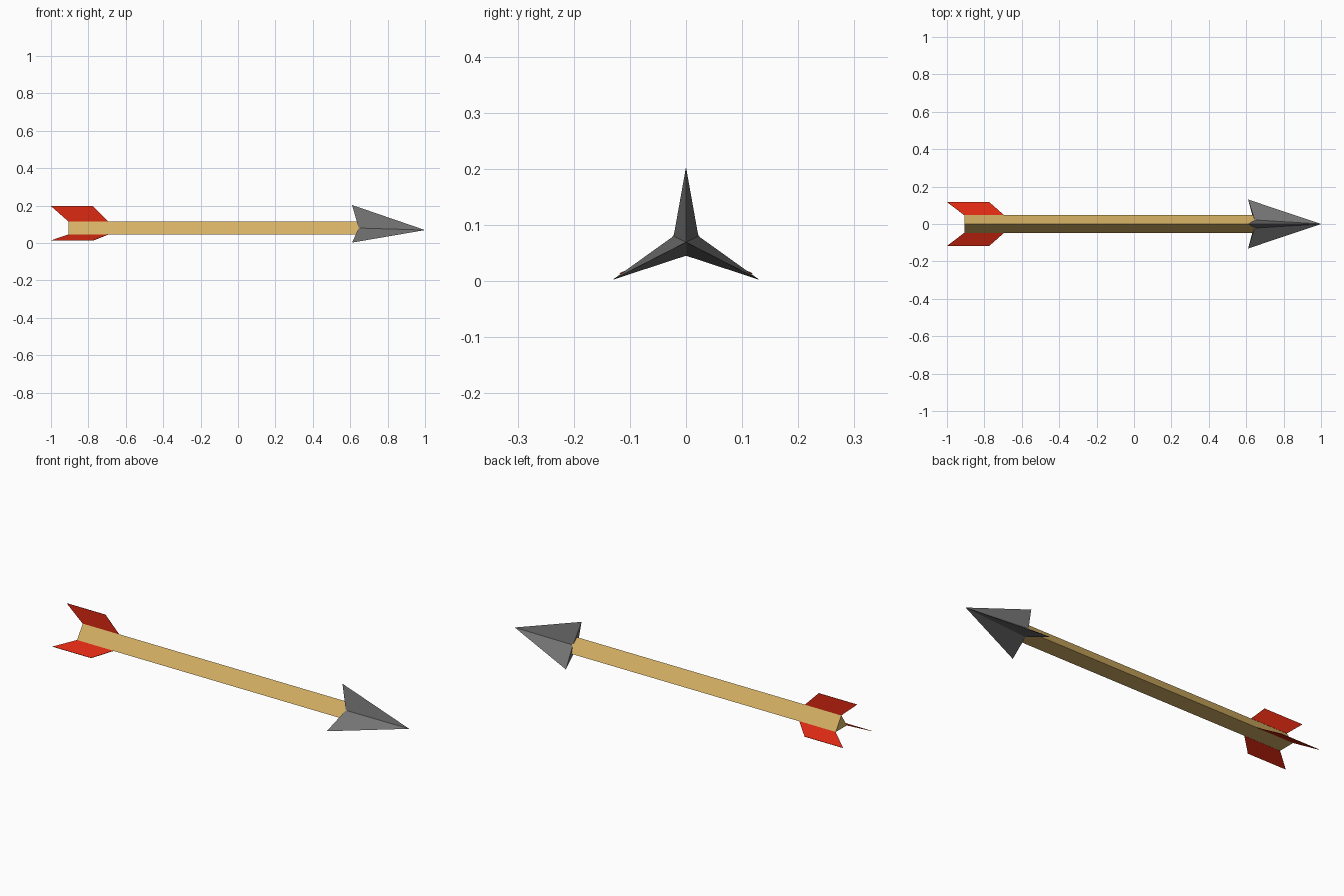
import bpy
from mathutils import Vector

if "Cube" in bpy.data.objects:
    bpy.data.objects.remove(bpy.data.objects["Cube"])

AXIS_Z = 0.069


def material(name, colour):
    m = bpy.data.materials.new(name)
    m.diffuse_color = (*colour, 1)
    m.use_nodes = True
    m.node_tree.nodes["Principled BSDF"].inputs["Base Color"].default_value = m.diffuse_color
    return m


wood = material("pale wood", (0.67, 0.44, 0.13))
red = material("red feather", (0.72, 0.022, 0.006))
steel = material("dark steel", (0.17, 0.17, 0.17))


def build(name, verts, faces, mat):
    me = bpy.data.meshes.new(name)
    me.from_pydata(verts, [], faces)
    me.materials.append(mat)
    ob = bpy.data.objects.new(name, me)
    bpy.context.collection.objects.link(ob)
    return ob


# shaft: triangular prism with its ridge upwards
corners = [(0, 0.115), (-0.047, 0.045), (0.047, 0.045)]
build("shaft",
      [(x, y, z) for x in (-0.907, 0.65) for y, z in corners],
      [(0, 2, 1), (3, 4, 5)] + [(i, (i + 1) % 3, (i + 1) % 3 + 3, i + 3) for i in range(3)],
      wood)

# arrowhead: three-bladed star tapering to a point, barbs swept back
star = [(0.61, 0, 0.203), (0.645, -0.022, 0.080),
        (0.61, -0.131, 0.002), (0.645, 0, 0.045),
        (0.61, 0.131, 0.002), (0.645, 0.022, 0.080)]
head = star + [(1.0, 0, AXIS_Z), (0.65, 0, AXIS_Z)]
build("arrowhead", head,
      [f for i in range(6) for f in ((i, (i + 1) % 6, 6), ((i + 1) % 6, i, 7))],
      steel)

# feathers: thin swept vanes, one on each shaft corner
tips = [(0, 0.197), (-0.118, 0.013), (0.118, 0.013)]
for name, (cy, cz), (ty, tz) in zip(("top", "front", "back"), corners, tips):
    root, tip = Vector((0, cy, cz)), Vector((0, ty, tz))
    side = (tip - root).cross(Vector((1, 0, 0))).normalized() * 0.001
    outline = [(-0.907, root), (-0.695, root), (-0.775, tip), (-1.0, tip)]
    verts = [p + Vector((x, 0, 0)) + s for s in (-side, side) for x, p in outline]
    build(name + "_feather", verts,
          [(0, 1, 2, 3), (7, 6, 5, 4)]
          + [(i, i + 4, (i + 1) % 4 + 4, (i + 1) % 4) for i in range(4)],
          red)

# make every face point outwards
import bmesh
for ob in bpy.context.collection.objects:
    bm = bmesh.new()
    bm.from_mesh(ob.data)
    bmesh.ops.recalc_face_normals(bm, faces=bm.faces)
    bm.to_mesh(ob.data)
    bm.free()
